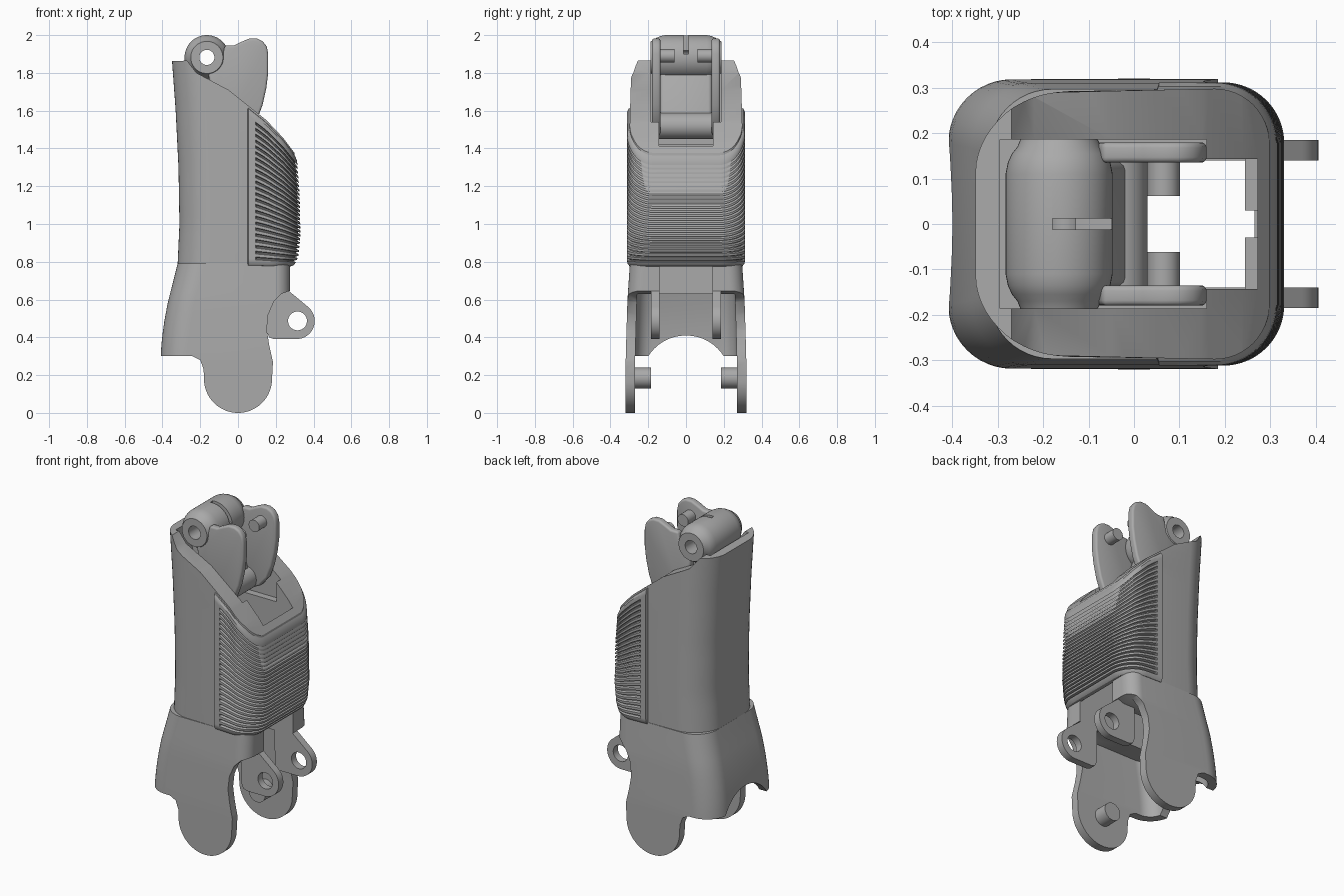
import bpy, bmesh, math

if "Cube" in bpy.data.objects:
    bpy.data.objects.remove(bpy.data.objects["Cube"], do_unlink=True)

grey = bpy.data.materials.new("plain_grey")
grey.use_nodes = True
grey.diffuse_color = (0.4, 0.4, 0.4, 1)
grey.node_tree.nodes["Principled BSDF"].inputs["Base Color"].default_value = (0.4, 0.4, 0.4, 1)


# ---- helpers ----
def finish(name, bm):
    bmesh.ops.recalc_face_normals(bm, faces=bm.faces)
    mesh = bpy.data.meshes.new(name)
    bm.to_mesh(mesh)
    bm.free()
    mesh.materials.append(grey)
    ob = bpy.data.objects.new(name, mesh)
    bpy.context.scene.collection.objects.link(ob)
    return ob


def loft(name, rings, wrap=True, caps=True):
    bm = bmesh.new()
    rows = [[bm.verts.new(p) for p in ring] for ring in rings]
    n = len(rows[0])
    for a, b in zip(rows, rows[1:]):
        for i in range(n if wrap else n - 1):
            j = (i + 1) % n
            bm.faces.new((a[i], a[j], b[j], b[i]))
    if caps:
        bm.faces.new(rows[0])
        bm.faces.new(rows[-1])
    return finish(name, bm)


def prism(name, outline, y0, y1):
    """Extrude an x-z outline along y."""
    return loft(name, [[(x, y, z) for x, z in outline] for y in (y0, y1)])


def box(name, x0, x1, y, z0, z1):
    return prism(name, [(x0, z0), (x1, z0), (x1, z1), (x0, z1)], -y, y)


def arc(cx, cz, r, a0, a1, n):
    angles = [math.radians(a0 + (a1 - a0) * i / n) for i in range(n + 1)]
    return [(cx + r * math.cos(a), cz + r * math.sin(a)) for a in angles]


def rod(name, x, z, r, y0, y1):
    return prism(name, arc(x, z, r, 0, 360, 40)[:-1], y0, y1)


def apply(ob, mod):
    bpy.ops.object.select_all(action='DESELECT')
    bpy.context.view_layer.objects.active = ob
    ob.select_set(True)
    bpy.ops.object.modifier_apply(modifier=mod.name)


def boolean(ob, cutter, mode='DIFFERENCE'):
    mod = ob.modifiers.new("cut", 'BOOLEAN')
    mod.operation, mod.object, mod.solver = mode, cutter, 'EXACT'
    apply(ob, mod)
    bpy.data.objects.remove(cutter, do_unlink=True)


def bevel(ob, width):
    mod = ob.modifiers.new("bevel", 'BEVEL')
    mod.width, mod.segments, mod.limit_method, mod.angle_limit = width, 3, 'ANGLE', 0.8
    apply(ob, mod)


def interp(table, t):
    if t <= table[0][0]:
        return table[0][1]
    for (a, u), (b, v) in zip(table, table[1:]):
        if t <= b:
            return u + (v - u) * (t - a) / (b - a)
    return table[-1][1]


def section(x0, x1, h, r0, r1):
    """Rounded rectangle plan: r0 at the -x corners, r1 at the +x corners."""
    return (arc(x0 + r0, -h + r0, r0, 180, 270, 12) + arc(x1 - r1, -h + r1, r1, -90, 0, 12)
            + arc(x1 - r1, h - r1, r1, 0, 90, 12) + arc(x0 + r0, h - r0, r0, 90, 180, 12))


# ---- upper shell ----
BACK = [(0.78, -0.32), (1.0, -0.31), (1.3, -0.315), (1.6, -0.33), (1.9, -0.352)]
FRONT = [(0.78, 0.285), (0.83, 0.305), (0.95, 0.317), (1.2, 0.312), (1.37, 0.298)]
SLOPE = [(-0.4, 1.86), (-0.27, 1.865), (-0.22, 1.8), (-0.05, 1.71), (0.05, 1.63),
         (0.15, 1.55), (0.24, 1.455), (0.3, 1.375), (0.36, 1.29)]

rings = []
for i in range(24):
    z = 0.785 + i * 0.05
    plan = section(interp(BACK, z), interp(FRONT, z), 0.298, 0.17, 0.12)
    rings.append([(x, y * (1 - 0.9 * min(x, 0) ** 2), z) for x, y in plan])
shell = loft("upper_shell", rings)
boolean(shell, prism("slope", [(0.36, 0.7), (-0.4, 0.7)] + SLOPE, -0.5, 0.5), 'INTERSECT')
boolean(shell, box("pocket", -0.295, 0.16, 0.186, 1.42, 2.2))
boolean(shell, box("channel", -0.26, 0.272, 0.143, 0.5, 2.2))

# ---- ribbed grip pad wrapped around the front ----
RIBS, STEP = 24, 6


def pad_row(v, offset, groove):
    xm = interp(FRONT, 0.775 + 0.6 * v)
    row = []
    h, r = 0.298, 0.12
    xs = [0.045, 0.055, 0.065, 0.092, 0.1, 0.13, 0.16]
    half = []
    for k, x in enumerate(xs):
        o = -0.02 if k == 0 else offset - (groove if k > 3 else 0)
        half.append((x, -h - o))
    o = offset - groove
    half += arc(xm - r, -h + r, r + o, -90, 0, 16)
    for x, y in half + [(x, -y) for x, y in reversed(half)]:
        top = interp(SLOPE, x) - 0.008
        low = 0.775 + 0.025 * max(0, 0.2 - x)
        row.append((x, y, low + (top - low) * v))
    return row


rows = [pad_row(0, -0.02, 0), pad_row(0.003, 0.002, 0), pad_row(0.02, 0.012, 0)]
for i in range(RIBS * STEP):
    rows.append(pad_row(0.04 + 0.92 * i / (RIBS * STEP), 0.014, 0.014 if i % STEP in (1, 2) else 0))
rows += [pad_row(0.975, 0.013, 0), pad_row(0.992, 0.005, 0), pad_row(1, -0.02, 0)]
loft("ribbed_grip_pad", rows, wrap=False, caps=False)

# ---- flared lower skirt with round side plates ----
FLARE = [(0.3, -0.41), (0.4, -0.402), (0.5, -0.388), (0.6, -0.368), (0.7, -0.342), (0.79, -0.32)]
WIDE = [(0, 0.32), (0.3, 0.319), (0.6, 0.31), (0.79, 0.297)]


def skirt_loft(name, inset, z0, z1, x1):
    out = []
    for i in range(17):
        z = z0 + (z1 - z0) * i / 16
        plan = section(interp(FLARE, z) + inset, x1, interp(WIDE, z) - inset, 0.14 - inset, 0.08)
        out.append([(x, y, z) for x, y in plan])
    return loft(name, out)


skirt = skirt_loft("lower_skirt", 0, -0.02, 0.79, 0.275)
outline = ([(-0.45, 0.85), (-0.45, 0.3), (-0.24, 0.3), (-0.2, 0.28), (-0.182, 0.23)]
           + arc(0, 0.18, 0.18, 180, 360, 32)
           + [(0.185, 0.27), (0.165, 0.36), (0.152, 0.44), (0.16, 0.52), (0.19, 0.59),
              (0.23, 0.63), (0.27, 0.645), (0.3, 0.645), (0.3, 0.85)])
boolean(skirt, prism("outline", outline, -0.5, 0.5), 'INTERSECT')
boolean(skirt, skirt_loft("hollow", 0.05, -0.05, 0.63, 0.6))
boolean(skirt, box("skirt_channel", -0.25, 0.4, 0.14, 0.5, 0.9))
ring = arc(0, 0.173, 0.237, 0, 360, 48)[:-1]
boolean(skirt, loft("arch", [[(x, y, z) for y, z in ring] for x in (-0.6, 0.3)]))

# ---- knuckle barrel with bore and slot ----
KX, KZ = -0.165, 1.882
barrel = []
for y, r in [(-0.187, 0.085), (-0.17, 0.092), (-0.155, 0.104), (-0.135, 0.113), (-0.11, 0.118)]:
    barrel.append([(x, y, z) for x, z in arc(KX, KZ, r, 0, 360, 48)[:-1]])
barrel += [[(x, -y, z) for x, y, z in b] for b in reversed(barrel)]
knuckle = loft("knuckle_barrel", barrel)
boolean(knuckle, rod("bore", KX, KZ, 0.04, -0.3, 0.3))
boolean(knuckle, box("slot", -0.18, 0, 0.012, 1.9, 2.1))

# ---- web and cross pin under the knuckle ----
web = prism("knuckle_web", [(-0.25, 1.815), (-0.1, 1.815), (-0.01, 1.56), (-0.07, 1.5), (-0.16, 1.6)],
            -0.138, 0.138)
bevel(web, 0.02)
rod("cross_pin", -0.04, 1.52, 0.07, -0.145, 0.145)

# ---- inner stop tabs on the channel wall ----
LOBE = [(-0.07, 1.945), (-0.02, 1.945), (0.02, 1.965), (0.06, 1.982), (0.1, 1.982), (0.13, 1.968),
        (0.152, 1.94), (0.16, 1.9), (0.16, 1.8), (0.15, 1.72), (0.13, 1.63), (0.1, 1.55), (0.05, 1.49),
        (-0.01, 1.46), (-0.07, 1.48), (-0.11, 1.56), (-0.14, 1.7), (-0.16, 1.81), (-0.09, 1.85)]
LUG = ([(0.15, 0.8), (0.27, 0.8), (0.27, 0.645)] + arc(0.31, 0.487, 0.096, 52, -90, 24)
       + [(0.19, 0.391), (0.165, 0.4), (0.152, 0.43)])

for side, s in (("right", -1), ("left", 1)):
    def span(a, b):
        return sorted((s * a, s * b))

    prism(side + "_stop_tab", [(0.245, 0.82), (0.28, 0.82), (0.28, 1.33), (0.245, 1.33)], *span(0.03, 0.15))
    # upper lobe with its peg
    lobe = prism(side + "_upper_lobe", LOBE, *span(0.135, 0.18))
    bevel(lobe, 0.012)
    rod(side + "_lobe_peg", 0.065, 1.89, 0.036, *span(0.062, 0.14))
    # pivot lug with its hole
    lug = prism(side + "_pivot_lug", LUG, *span(0.14, 0.185))
    boolean(lug, rod("lug_hole", 0.315, 0.487, 0.05, -0.4, 0.4))
    # peg inside the round side plate
    rod(side + "_plate_peg", 0, 0.185, 0.055, *span(0.185, 0.275))

# ---- smooth shading with sharp edges kept ----
bpy.ops.object.select_all(action='DESELECT')
for ob in bpy.context.scene.collection.objects:
    if ob.type == 'MESH':
        ob.select_set(True)
        bpy.context.view_layer.objects.active = ob
bpy.ops.object.shade_smooth_by_angle(angle=math.radians(32))
